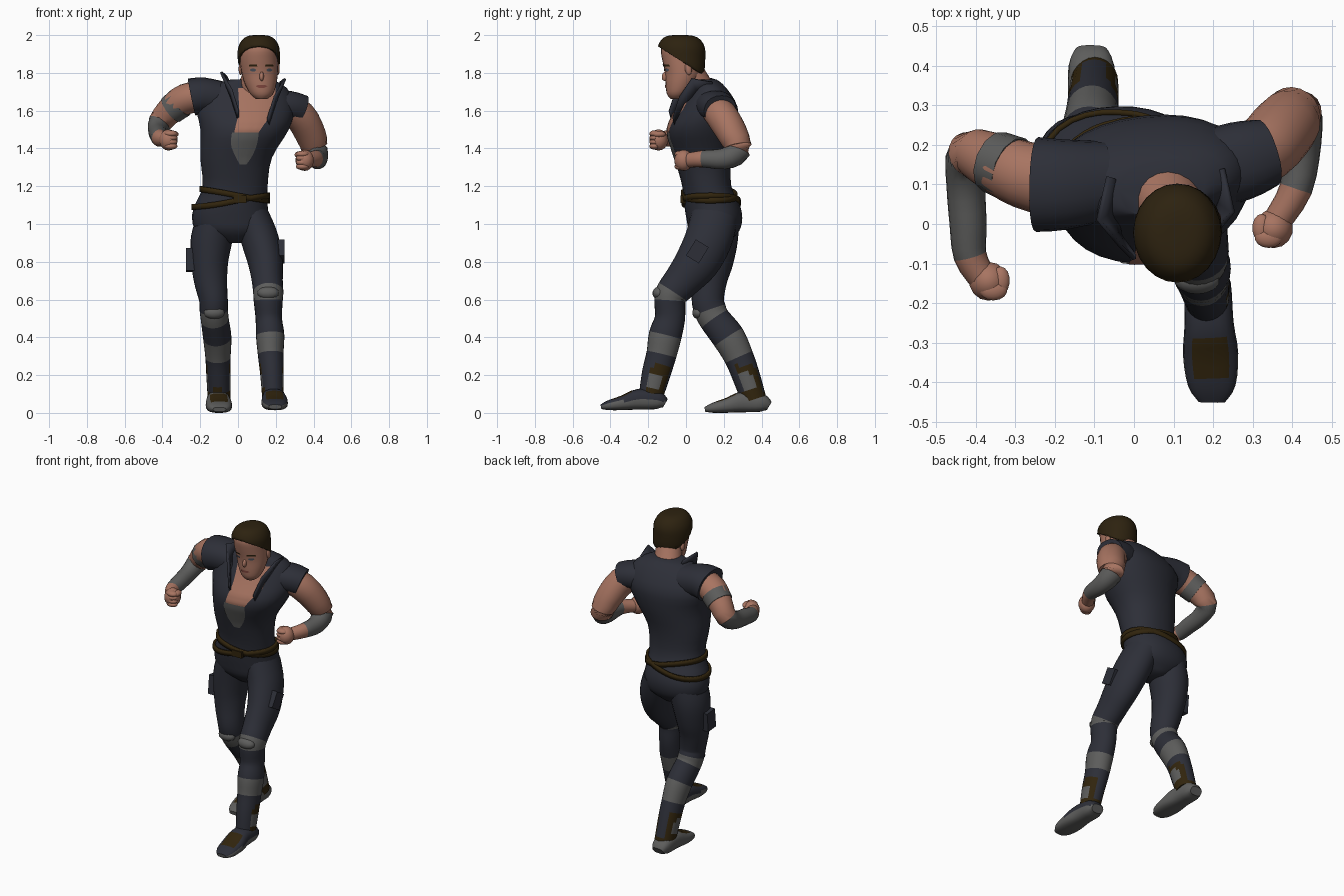
import bpy, bmesh, math
from mathutils import Vector, Matrix
from mathutils.bvhtree import BVHTree

cube = bpy.data.objects.get("Cube")
if cube:
    bpy.data.objects.remove(cube)


def material(name, *rgb):
    mat = bpy.data.materials.new(name)
    mat.use_nodes = True
    mat.diffuse_color = (*rgb, 1)
    mat.node_tree.nodes["Principled BSDF"].inputs["Base Color"].default_value = (*rgb, 1)
    return mat


suit = material("dark slate cloth", .026, .028, .039)
skin = material("skin", .39, .175, .12)
grey = material("grey leather", .11, .11, .107)
brown = material("brown leather", .031, .018, .004)
hair_brown = material("hair brown", .026, .016, .005)
lip = material("lip", .22, .065, .05)
eye_blue = material("eye", .07, .085, .11)
X, Z = Vector((1, 0, 0)), Vector((0, 0, 1))
parts = []


def add(name, verts, faces, *mats):
    mesh = bpy.data.meshes.new(name)
    mesh.from_pydata(verts, [], faces)
    for mat in mats:
        mesh.materials.append(mat)
    obj = bpy.data.objects.new(name, mesh)
    bpy.context.collection.objects.link(obj)
    parts.append(obj)
    return obj


def smooth(rows, k):
    """Spline through rows of numbers, k steps per gap."""
    out = []
    for i in range(len(rows) - 1):
        quad = [rows[max(i - 1, 0)], rows[i], rows[i + 1], rows[min(i + 2, len(rows) - 1)]]
        for t in (j / k for j in range(k)):
            out.append([b + .5 * t * (c - a + t * (2 * a - 5 * b + 4 * c - d + t * (3 * b - a - 3 * c + d)))
                        for a, b, c, d in zip(*quad)])
    return out + [list(rows[-1])]


def loft(name, rows, mats, side=X, end_side=None, flat=False, n=20, k=3, power=1):
    """Skin of elliptical rings; each row is x, y, z and two radii."""
    pts = smooth(rows, k)
    centres = [Vector(p[:3]) for p in pts]
    last = len(pts) - 1
    verts, faces = [], []
    for i, p in enumerate(pts):
        t = Z if flat else (centres[min(i + 1, last)] - centres[max(i - 1, 0)]).normalized()
        s = side.lerp(end_side or side, i / last)
        u = (s - t * s.dot(t)).normalized()
        v = t.cross(u)
        for j in range(n):
            a = math.tau * j / n
            c, d = (math.copysign(abs(f) ** power, f) for f in (math.cos(a), math.sin(a)))
            verts.append(centres[i] + u * c * p[3] + v * d * p[4])
    for i in range(last):
        for j in range(n):
            m = (j + 1) % n
            faces.append((i * n + j, i * n + m, i * n + n + m, i * n + n + j))
    faces += [tuple(reversed(range(n))), tuple(range(last * n, last * n + n))]
    segs = mats if isinstance(mats, list) else [mats] * (len(rows) - 1)
    slots = list(dict.fromkeys(segs))
    obj = add(name, verts, faces, *slots)
    for f in obj.data.polygons[:last * n]:
        f.material_index = slots.index(segs[f.index // n // k])
    return obj


def paint(obj, mat, rule):
    obj.data.materials.append(mat)
    for f in obj.data.polygons:
        if rule(f.center, f.normal):
            f.material_index = len(obj.data.materials) - 1


def solid(name, kind, loc, size, mat, rot=0):
    bm = bmesh.new()
    m = Matrix.LocRotScale(Vector(loc), Matrix.Rotation(rot, 3, 'X').to_quaternion(), Vector(size))
    if kind == "ball":
        bmesh.ops.create_uvsphere(bm, u_segments=14, v_segments=9, radius=1, matrix=m)
    else:
        bmesh.ops.create_cube(bm, size=1, matrix=m)
    obj = add(name, [], [], mat)
    bm.to_mesh(obj.data)
    bm.free()


def strip(name, low, high, mat, thick, closed=False):
    n = len(low)
    faces = [(i, (i + 1) % n, n + (i + 1) % n, n + i) for i in range(n if closed else n - 1)]
    obj = add(name, low + high, faces, mat)
    mod = obj.modifiers.new("thickness", 'SOLIDIFY')
    mod.thickness, mod.offset = thick, 0


def surface(obj):
    mesh = obj.data
    return BVHTree.FromPolygons([v.co for v in mesh.vertices], [list(f.vertices) for f in mesh.polygons])


def plate(name, target, rows, mat, cols=8):
    """Thin patch laid on the front of a part; rows of z, x start, x end, downwards."""
    tree = surface(target)
    verts, pts = [], smooth(rows, 4)
    for z, a, b in pts:
        for c in range(cols + 1):
            x = a + (b - a) * c / cols
            hit = tree.ray_cast(Vector((x, -2, z)), Vector((0, 1, 0)))[0]
            verts.append((x, (hit.y if hit else 0) - .005, z))
    w = cols + 1
    faces = [(r * w + c, r * w + w + c, r * w + w + c + 1, r * w + c + 1)
             for r in range(len(pts) - 1) for c in range(cols)]
    add(name, verts, faces, mat)


# Torso and hips in one sleeveless suit
body = loft("suit_body", [
    (-.02, .15, .9, .05, .07), (-.035, .15, .96, .18, .13), (-.04, .15, 1.03, .203, .148),
    (-.036, .138, 1.1, .193, .147), (-.015, .11, 1.2, .172, .13), (-.01, .09, 1.35, .19, .15),
    (.035, .085, 1.5, .235, .183), (.04, .115, 1.62, .26, .155), (.05, .11, 1.72, .21, .1),
    (.07, .09, 1.765, .11, .07)], suit, X, Vector((1, .15, 0)), flat=True, n=32, power=.92)
plate("open_chest", body, [(1.72, 0, .2), (1.6, .005, .19), (1.53, -.01, .14), (1.485, -.02, .11)], skin)
plate("chest_panel", body, [(1.485, -.032, .11), (1.42, -.037, .1), (1.36, -.015, .075), (1.315, .01, .045)], grey)

# Collar flaps, the left one mirrored and lower
low = [(0, -.08, 1.56), (-.035, -.03, 1.67), (-.05, .04, 1.73), (-.04, .11, 1.74)]
high = [(0, -.09, 1.6), (-.035, -.055, 1.71), (-.09, .01, 1.805), (-.065, .12, 1.785)]
strip("right_collar", low, high, suit, .012)
flip = [[(.16 - x, y + .02, z - .035) for x, y, z in line] for line in (low, high)]
strip("left_collar", *flip, suit, .012)

# Two crossing belts hugging the waist, and a buckle
waist = surface(body)
for name, tilt, z in (("upper_belt", -.17, 1.155), ("lower_belt", .17, 1.12)):
    edges = [], []
    for a in (math.tau * i / 32 for i in range(32)):
        out = Vector((math.cos(a), math.sin(a), 0))
        start = Vector((-.025, .13, z + tilt * .18 * out.x)) + out
        spot = waist.ray_cast(start, -out)[0] + out * .007
        for edge, lift in zip(edges, (-.015, .015)):
            edge.append(spot + Z * lift)
    strip(name, *edges, brown, .014, True)
solid("buckle", "box", (.01, -.015, 1.13), (.07, .03, .04), brown)

# Neck, head and ears
loft("neck", [(.07, .1, 1.66, .1, .085), (.09, .055, 1.74, .084, .078), (.11, .01, 1.82, .075, .075)], skin)
skull = [(.125, -.052, 1.662, .03, .03), (.125, -.045, 1.688, .06, .056), (.12, -.028, 1.74, .083, .08),
         (.115, -.015, 1.8, .096, .096), (.11, -.02, 1.87, .1, .106), (.11, -.025, 1.925, .096, .108),
         (.11, -.027, 1.965, .074, .086), (.11, -.03, 1.983, .045, .055), (.11, -.03, 1.988, .015, .02)]
head = loft("head", skull, skin, flat=True, n=24)
for name, x in (("right_ear", .014), ("left_ear", .21)):
    solid(name, "ball", (x, .012, 1.82), (.011, .018, .032), skin, .2)

# Hair cap sliced along a sloping hairline
hair = loft("hair", [(x, y, z + .012, a + .012, b + .016) for x, y, z, a, b in skull],
            hair_brown, flat=True, n=24)
bm = bmesh.new()
bm.from_mesh(hair.data)
bmesh.ops.bisect_plane(bm, geom=bm.verts[:] + bm.edges[:] + bm.faces[:], plane_co=(0, -.14, 1.935),
                       plane_no=(0, .63, 1), clear_inner=True)
bm.to_mesh(hair.data)
bm.free()
hair.modifiers.new("thickness", 'SOLIDIFY').thickness = .012

# Face
solid("nose", "ball", (.125, -.108, 1.782), (.012, .02, .026), skin, -.3)
plate("mouth", head, [(1.735, .105, .145), (1.729, .095, .155), (1.721, .11, .14)], lip)
for name, x in (("right", .08), ("left", .166)):
    plate(name + "_eye", head, [(1.822, x - .008, x + .008), (1.815, x - .017, x + .017),
                                (1.808, x - .008, x + .008)], eye_blue)
    plate(name + "_brow", head, [(1.844, x - .02, x + .02), (1.834, x - .023, x + .023)], hair_brown)

# Arms with flared sleeves and bracers
loft("right_sleeve", [(-.07, .11, 1.66, .09, .1), (-.18, .1, 1.68, .095, .115), (-.245, .1, 1.672, .1, .12)],
     suit, Z, power=.9)
loft("left_sleeve", [(.16, .13, 1.62, .09, .1), (.27, .16, 1.625, .08, .1), (.335, .18, 1.605, .08, .088)],
     suit, Z, power=.9)
loft("right_arm", [
    (-.18, .1, 1.68, .08, .09), (-.28, .125, 1.66, .082, .085), (-.35, .155, 1.61, .074, .075),
    (-.415, .175, 1.535, .064, .06), (-.425, .1, 1.49, .054, .05), (-.42, 0, 1.47, .05, .047),
    (-.415, -.08, 1.455, .046, .042), (-.385, -.135, 1.45, .038, .036)], [skin] * 3 + [grey] * 3 + [skin], Z)
loft("arm_band", [(-.305, .138, 1.643, .085, .084), (-.355, .158, 1.605, .08, .08)], grey, Z, k=1, n=12)
loft("left_arm", [
    (.24, .14, 1.63, .075, .08), (.33, .19, 1.57, .085, .085), (.385, .25, 1.47, .078, .084),
    (.41, .275, 1.385, .066, .068), (.422, .2, 1.345, .056, .052), (.41, .09, 1.345, .045, .042),
    (.36, .005, 1.337, .038, .036)], [skin] * 3 + [grey] * 2 + [skin], Z)

# Fists: palm, curled fingers and thumb
for name, x, y, z, s in (("right", -.368, -.145, 1.445, 1), ("left", .353, -.012, 1.337, -1)):
    solid(name + "_palm", "ball", (x, y, z), (.05, .05, .056), skin)
    for i in range(4):
        solid(f"{name}_finger_{i}", "ball", (x + s * .012, y - .022, z + .033 - i * .022), (.036, .027, .018), skin)
    solid(name + "_thumb", "ball", (x + s * .03, y + .002, z + .03), (.024, .036, .018), skin)

# Legs with knee bands, greaves and boots
left_leg = loft("left_leg", [
    (.07, .15, 1.04, .095, .125), (.115, .12, .92, .1, .125), (.145, .06, .8, .092, .118),
    (.155, -.02, .7, .082, .098), (.16, -.07, .64, .08, .088), (.16, -.085, .595, .077, .083),
    (.163, -.085, .5, .07, .08), (.17, -.11, .41, .075, .087), (.173, -.13, .31, .068, .08),
    (.18, -.16, .2, .062, .075), (.185, -.19, .07, .056, .062)],
    [suit] * 4 + [grey] + [suit] * 2 + [grey] + [suit] * 2, n=24, k=4)
right_leg = loft("right_leg", [
    (-.11, .15, 1.04, .1, .13), (-.14, .15, .92, .11, .125), (-.15, .14, .8, .098, .11),
    (-.145, .125, .7, .088, .092), (-.13, .115, .6, .076, .085), (-.128, .128, .545, .075, .085),
    (-.123, .152, .495, .074, .083), (-.11, .225, .4, .075, .087), (-.106, .28, .295, .067, .078),
    (-.103, .32, .19, .064, .073), (-.1, .36, .07, .06, .066)],
    [suit] * 5 + [grey] + [suit] + [grey] + [suit] * 2, n=24, k=4)
for leg in (left_leg, right_leg):
    paint(leg, brown, lambda c, n: c.z < .12 or c.z < .25 and -.4 < n.y < .75)
    paint(leg, grey, lambda c, n: .12 < c.z < .21 and abs(n.x) > .93)
solid("left_knee_pad", "ball", (.16, -.142, .635), (.058, .036, .034), grey, .5)
solid("right_knee_pad", "ball", (-.126, .067, .53), (.056, .034, .034), grey, .3)

# Feet share one shape
for name, dx, dy, dz in (("left_foot", 0, 0, 0), ("right_foot", -.295, .55, -.014)):
    foot = loft(name, [(x + dx, y + dy, z + dz, a, b) for x, y, z, a, b in (
        (.187, -.11, .05, .04, .025), (.187, -.15, .067, .058, .048), (.19, -.25, .072, .062, .055),
        (.194, -.33, .054, .07, .04), (.197, -.41, .04, .06, .026), (.197, -.45, .032, .034, .012))],
        grey, power=.75)
    if dx == 0:
        paint(foot, suit, lambda c, n: c.z > .062 or n.z > .5)
    paint(foot, brown, lambda c, n: n.z > .6 and -.38 < c.y - dy < -.28 and abs(c.x - dx - .194) < .04)

# Thigh pockets
solid("left_pocket", "box", (.228, .06, .855), (.036, .08, .1), suit, -.55)
solid("right_pocket", "box", (-.25, .13, .81), (.05, .08, .12), suit, -.1)

# Smooth shading with sharp edges kept
bpy.ops.object.select_all(action='DESELECT')
for obj in parts:
    obj.select_set(True)
bpy.context.view_layer.objects.active = body
bpy.ops.object.shade_smooth_by_angle(angle=.8)
